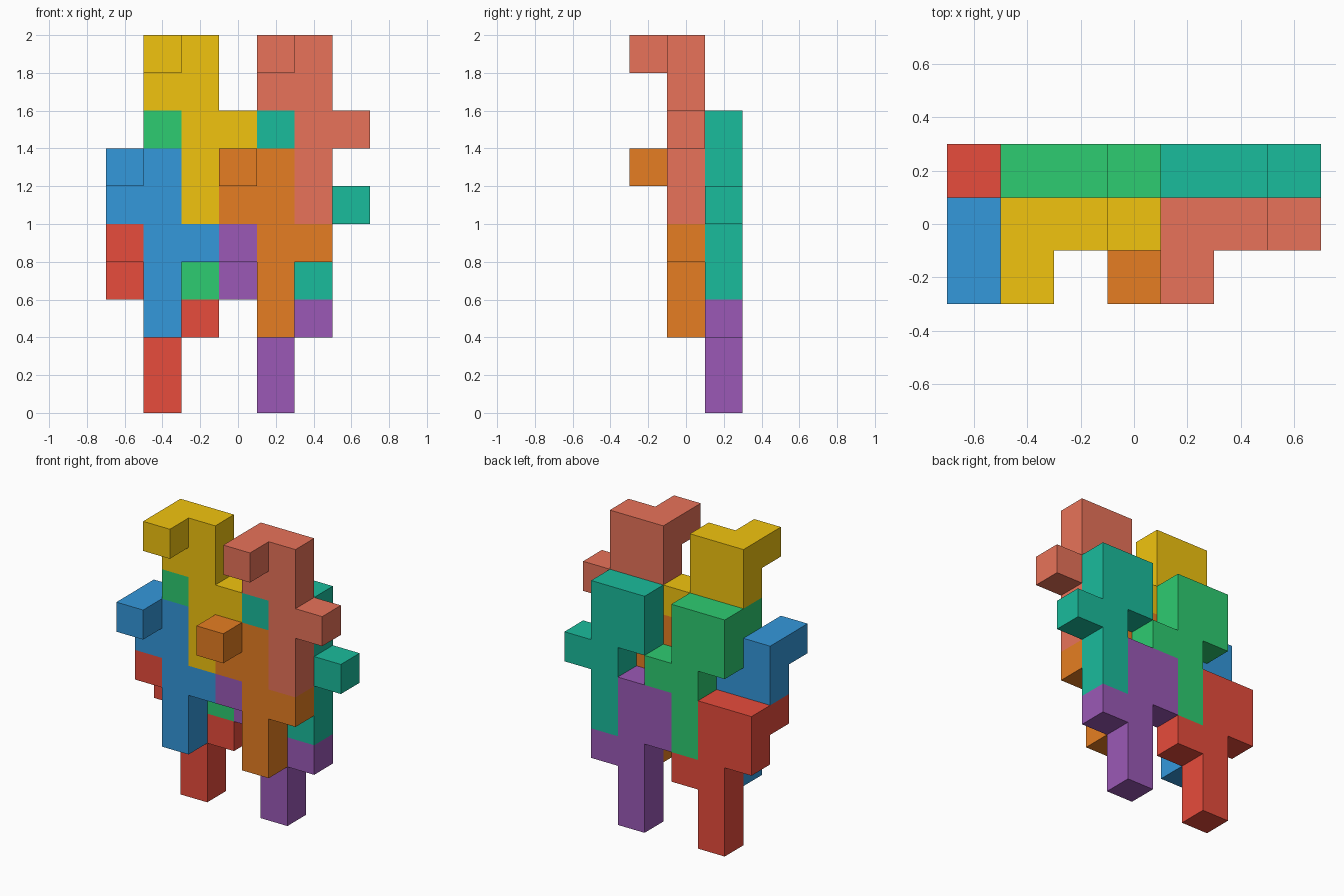
import bpy, bmesh
from mathutils import Color, Vector

if "Cube" in bpy.data.objects:
    bpy.data.objects.remove(bpy.data.objects["Cube"])

S = 0.2  # edge length of one cell

# Cells of one puzzle piece (x, y, z): a flat branching body plus a front knob
PIECE = [(0, 0, 0), (1, 0, 0), (0, 0, -1), (1, 0, -1), (1, 0, -2),
         (2, 0, -2), (1, 0, -3), (1, 0, -4), (0, -1, 0)]

# Name, cell position of the piece's top left cell, sRGB colour
PIECES = [
    ("front_upper_left_piece", (-2, 0, 9), (0.945, 0.769, 0.059)),
    ("front_upper_right_piece", (1, 0, 9), (0.91, 0.45, 0.35)),
    ("front_lower_left_piece", (-3, 0, 6), (0.204, 0.596, 0.859)),
    ("front_lower_right_piece", (0, 0, 6), (0.902, 0.494, 0.133)),
    ("back_upper_left_piece", (-2, 1, 7), (0.18, 0.80, 0.443)),
    ("back_upper_right_piece", (1, 1, 7), (0.102, 0.737, 0.612)),
    ("back_lower_left_piece", (-3, 1, 4), (0.906, 0.298, 0.235)),
    ("back_lower_right_piece", (0, 1, 4), (0.608, 0.349, 0.714)),
]


def piece_mesh():
    """One closed shell around the cells, with flat areas merged."""
    bm = bmesh.new()
    for cell in PIECE:
        centre = Vector(cell)
        for axis in range(3):
            for sign in (-1, 1):
                n = Vector((0, 0, 0))
                n[axis] = sign
                if tuple(int(c) for c in centre + n) in PIECE:
                    continue
                u = Vector((0, 0, 0))
                u[(axis + 1) % 3] = 0.5
                v = n.cross(u)
                mid = centre + n * 0.5
                bm.faces.new([bm.verts.new((mid + a * u + b * v) * S)
                              for a, b in ((-1, -1), (1, -1), (1, 1), (-1, 1))])
    bmesh.ops.remove_doubles(bm, verts=bm.verts[:], dist=0.001)
    bmesh.ops.dissolve_limit(bm, angle_limit=0.01, verts=bm.verts[:], edges=bm.edges[:])
    mesh = bpy.data.meshes.new("piece")
    bm.to_mesh(mesh)
    bm.free()
    return mesh


# Eight interlocking copies of the same piece
base = piece_mesh()
for name, (x, y, z), colour in PIECES:
    mesh = base.copy()
    mesh.name = name
    mat = bpy.data.materials.new(name + "_colour")
    mat.diffuse_color = (*Color(colour).from_srgb_to_scene_linear(), 1)
    mat.use_nodes = True
    mat.node_tree.nodes["Principled BSDF"].inputs["Base Color"].default_value = mat.diffuse_color
    mesh.materials.append(mat)
    obj = bpy.data.objects.new(name, mesh)
    obj.location = (x * S, y * S, (z + 0.5) * S)
    bpy.context.collection.objects.link(obj)
bpy.data.meshes.remove(base)
